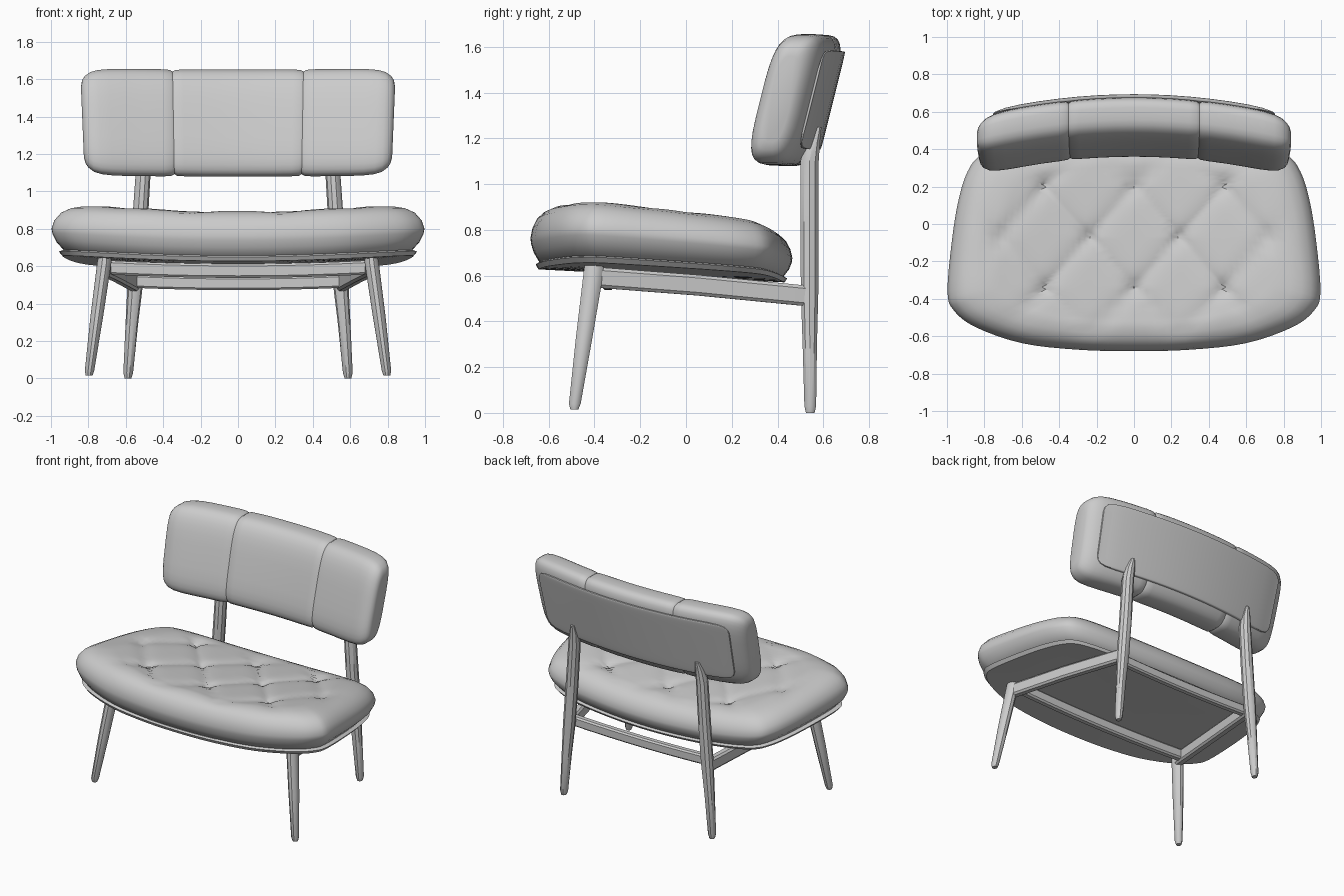
import bpy, math
from mathutils import Vector

if "Cube" in bpy.data.objects:
    bpy.data.objects.remove(bpy.data.objects["Cube"])


def make(name, verts, faces, angle=40):
    me = bpy.data.meshes.new(name)
    me.from_pydata([tuple(v) for v in verts], [], faces)
    ob = bpy.data.objects.new(name, me)
    bpy.context.collection.objects.link(ob)
    bpy.ops.object.select_all(action='DESELECT')
    ob.select_set(True)
    bpy.context.view_layer.objects.active = ob
    bpy.ops.object.mode_set(mode='EDIT')
    bpy.ops.mesh.select_all(action='SELECT')
    bpy.ops.mesh.normals_make_consistent(inside=False)
    bpy.ops.object.mode_set(mode='OBJECT')
    bpy.ops.object.shade_smooth_by_angle(angle=math.radians(angle))
    return ob


def skin(name, rings, angle=40):
    """Bridge equal closed rings and cap both ends."""
    n = len(rings[0])
    verts = [v for r in rings for v in r]
    faces = [(k * n + i, k * n + (i + 1) % n, (k + 1) * n + (i + 1) % n, (k + 1) * n + i)
             for k in range(len(rings) - 1) for i in range(n)]
    faces += [tuple(range(n))[::-1], tuple(range(len(verts) - n, len(verts)))]
    return make(name, verts, faces, angle)


# Seat outline: right half mirrored, then smoothed
half = [(0, -.68), (.3, -.672), (.6, -.637), (.85, -.55), (.965, -.46), (.997, -.36),
        (.975, -.1), (.94, .12), (.89, .28), (.81, .37), (.6, .425), (.3, .455), (0, .465)]
ctrl = [Vector(p) for p in half] + [Vector((-x, y)) for x, y in half[-2:0:-1]]
outline = []
for i in range(len(ctrl)):
    a, b, c, d = (ctrl[(i + k) % len(ctrl)] for k in (-1, 0, 1, 2))
    for t in (0, .25, .5, .75):
        outline.append(.5 * (2 * b + (c - a) * t + (2 * a - 5 * b + 4 * c - d) * t * t
                             + (3 * b - a - 3 * c + d) * t ** 3))
CEN = Vector((0, -.1))


def z_bottom(x, y):
    return .605 - .055 * y + .05 * x * x


def z_top(x, y):
    return .872 + .075 * x * x - .1 * (y + .3)


def tuft(x, y, s):
    """Diamond creases with deep button points, fading to the rim."""
    fade = min(1, max(0, (.92 - s) / .22))
    a, b = x / .48 + (y - .2) / .54, x / .48 - (y - .2) / .54
    ca, cb = ((1 - 2 * abs(q - round(q))) ** 4 for q in (a, b))
    return fade * (.014 * max(ca, cb) + .038 * ca * cb)


def seat_rings(profile):
    rings = []
    for s, t in profile:
        ring = []
        for p in outline:
            x, y = CEN + (p - CEN) * s
            lo, hi = z_bottom(x, y), z_top(x, y)
            z = lo + (hi - lo) * t
            if t > .9:
                z -= tuft(x, y, s)
            ring.append((x, y, z))
        rings.append(ring)
    return rings


# Tufted seat cushion
profile = [(.02, 0), (.5, 0), (.87, 0), (.93, .06), (.975, .22), (.995, .36), (1, .45),
           (.985, .62), (.95, .78), (.9, .89), (.84, .96), (.78, .99)]
profile += [(.75 - .73 * i / 26, 1) for i in range(27)]
skin("seat_cushion", seat_rings(profile))

# Thin curved board under the cushion
skin("seat_board", seat_rings([(.02, -.05), (.5, -.05), (.94, -.05), (.96, .03), (.94, .06), (.02, .06)]), 30)


# Curved, tilted back parts lofted along x
def back_loft(name, cols, hh, ht, shift, power, n=32):
    cols = [(-x, i) for x, i in cols[::-1] if x > 0] + cols
    rings = []
    for x, inset in cols:
        ring = []
        for k in range(n):
            th = 2 * math.pi * (k + .5) / n
            c, s = math.cos(th), math.sin(th)
            v = math.copysign(abs(s) ** (2 / power), s) * (hh - inset)
            w = math.copysign(abs(c) ** (2 / power), c) * max(ht - inset * .8, ht * .4)
            y = .518 + shift + w + .25 * v - .15 * x * x
            ring.append((x * (1 + .05 * v), y, 1.365 + v + .01 * x * x))
        rings.append(ring)
    return skin(name, rings)


back_loft("backrest_cushion",
          [(0, 0), (.1, 0), (.2, 0), (.29, .001), (.33, .003), (.345, .012), (.36, .003), (.4, 0),
           (.5, 0), (.6, 0), (.68, .002), (.74, .008), (.78, .02), (.81, .042), (.825, .065), (.832, .1)],
          .287, .118, 0, 3.6)
back_loft("back_panel",
          [(i * .1, 0) for i in range(7)] + [(.68, .004), (.72, .015), (.74, .035), (.748, .06)],
          .215, .012, .114, 8)


# Tapered legs: (x, y, z, half width, half depth) along the leg
def leg(name, pts, n=10):
    for side, tag in ((1, "right"), (-1, "left")):
        rings = [[(side * (x + rx * math.cos(2 * math.pi * k / n)),
                   y + ry * math.sin(2 * math.pi * k / n), z) for k in range(n)]
                 for x, y, z, rx, ry in pts]
        skin(f"{name}_{tag}", rings, 35)


leg("front_leg", [(.796, -.488, .015, .018, .018), (.794, -.486, .04, .025, .027),
                  (.755, -.445, .33, .034, .038), (.715, -.403, .62, .038, .046),
                  (.711, -.4, .66, .034, .042)])
leg("rear_leg", [(.588, .543, 0, .018, .02), (.587, .543, .03, .026, .027), (.567, .541, .3, .034, .033),
                 (.548, .54, .52, .042, .04), (.525, .54, .82, .042, .042),
                 (.507, .54, 1.1, .04, .042), (.5, .553, 1.18, .034, .034), (.494, .575, 1.25, .015, .018)])


# Under-seat frame rails with rounded edges
def rail(name, path, h, t):
    path = [Vector(p) for p in path]
    side = (path[-1] - path[0]).cross(Vector((0, 0, 1))).normalized() * t / 2
    rings = [[p + side * a + Vector((0, 0, h / 2 * b)) for a, b in
              ((-1, -.7), (-.6, -1), (.6, -1), (1, -.7), (1, .7), (.6, 1), (-.6, 1), (-1, .7))]
             for p in path]
    return skin(name, rings, 30)


for side, tag in ((1, "right"), (-1, "left")):
    rail(f"side_rail_{tag}", [(side * .71, -.39, .592), (side * .64, .05, .558), (side * .555, .52, .512)], .09, .055)


def cross_path(w, y, z, rise):
    return [(w * i / 5, y, z + rise * (i / 5) ** 2) for i in range(-5, 6)]


rail("front_rail", cross_path(.69, -.34, .575, .018), .075, .05)
rail("rear_rail", cross_path(.55, .48, .507, .012), .07, .05)
